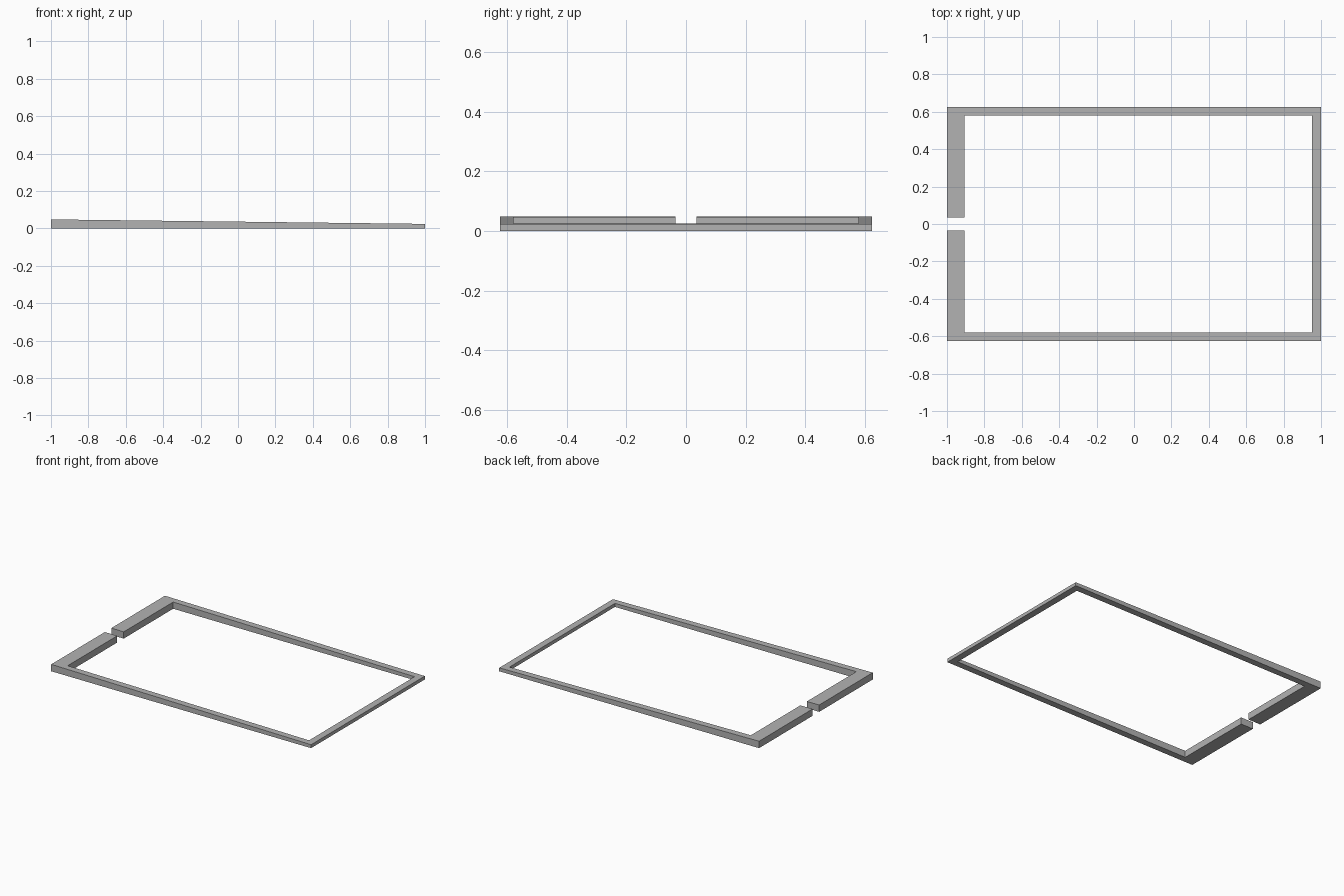
import bpy, bmesh

if "Cube" in bpy.data.objects:
    bpy.data.objects.remove(bpy.data.objects["Cube"])

HX, HY = 1.0, 0.625            # outer half sizes
IN_L, IN_R, IN_Y = -0.905, 0.953, 0.58   # inner opening
GAP = 0.036                    # half width of the slot
Z_LEFT, Z_RIGHT = 0.048, 0.024


def top_z(x):
    return Z_LEFT + (Z_RIGHT - Z_LEFT) * (x + HX) / (2 * HX)


grey = bpy.data.materials.new("grey")
grey.diffuse_color = (0.45, 0.45, 0.45, 1)
grey.use_nodes = True
grey.node_tree.nodes["Principled BSDF"].inputs["Base Color"].default_value = grey.diffuse_color

# Open frame outline: outer half, mirrored, then inner half, mirrored
outline = [(-HX, -GAP), (-HX, -HY), (HX, -HY), (HX, HY), (-HX, HY), (-HX, GAP),
           (IN_L, GAP), (IN_L, IN_Y), (IN_R, IN_Y), (IN_R, -IN_Y), (IN_L, -IN_Y), (IN_L, -GAP)]

# Extrude the outline, then slope the top down toward the right end
bm = bmesh.new()
base = bm.faces.new([bm.verts.new((x, y, 0)) for x, y in outline])
top = bmesh.ops.extrude_face_region(bm, geom=[base], use_keep_orig=True)
for v in top["geom"]:
    if isinstance(v, bmesh.types.BMVert):
        v.co.z = top_z(v.co.x)
bmesh.ops.recalc_face_normals(bm, faces=bm.faces)
mesh = bpy.data.meshes.new("tapered_frame")
bm.to_mesh(mesh)
bm.free()
mesh.materials.append(grey)
frame = bpy.data.objects.new("tapered_frame", mesh)
bpy.context.collection.objects.link(frame)
